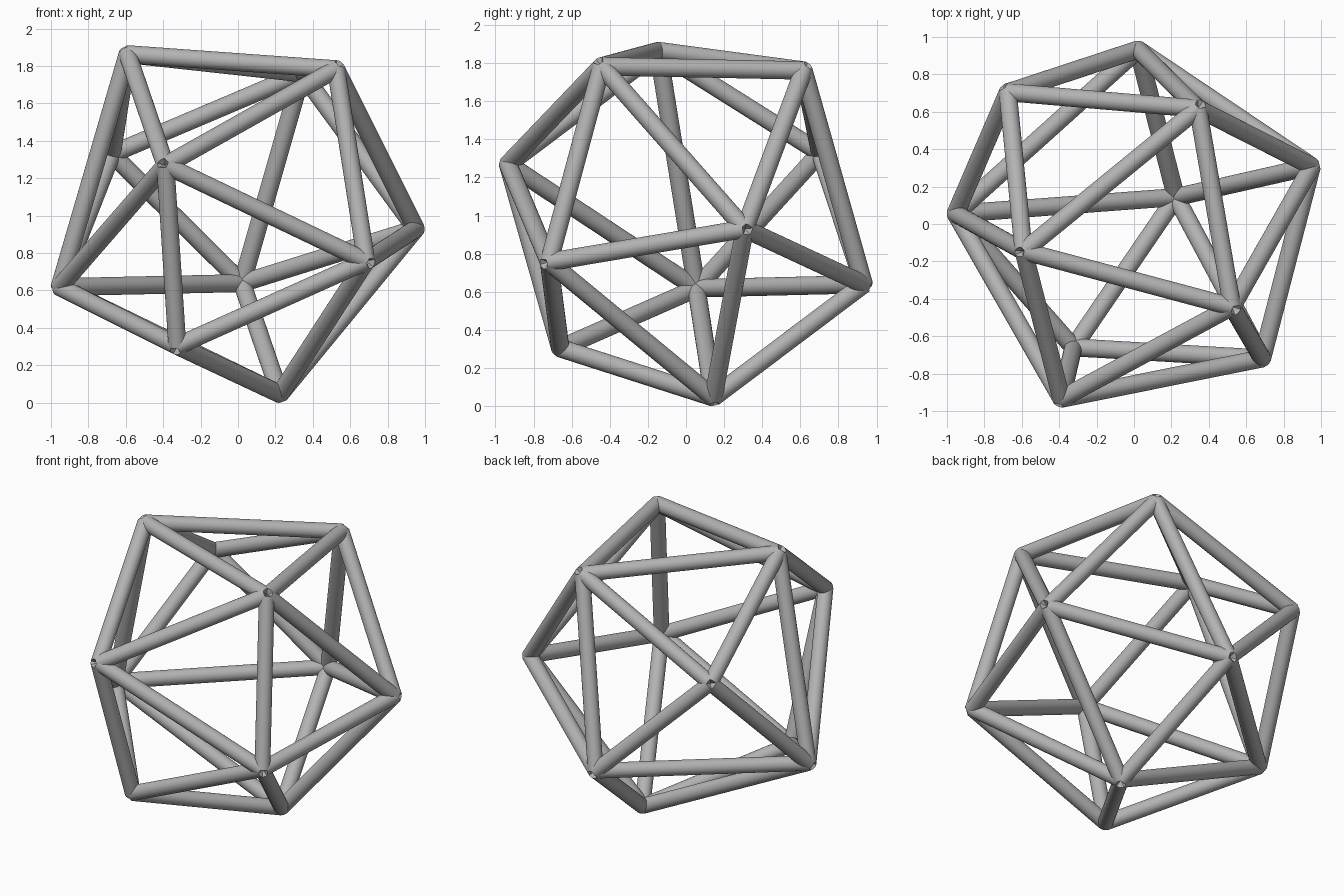
import bpy
import math
from itertools import combinations, product
from mathutils import Vector

cube = bpy.data.objects.get("Cube")
if cube:
    bpy.data.objects.remove(cube, do_unlink=True)

STRUT_RADIUS = 0.048
LONGEST_EDGE = 1.42

# One plain grey for the whole frame
grey = bpy.data.materials.new("plain_grey")
grey.use_nodes = True
colour = (0.45, 0.45, 0.45, 1)
grey.diffuse_color = colour
grey.node_tree.nodes["Principled BSDF"].inputs["Base Color"].default_value = colour

# Tilted frame: the six-way joint and the three symmetry directions
tip = Vector((-0.954, 0.055, 0.618))
axis = Vector((0.914, -0.066, 0.399)).normalized()
side = Vector((-0.201, 0.783, 0.589)).normalized()
cross = axis.cross(side)

# Joints as distance along the axis plus mirrored offsets
joint_rings = [(0, 0, 0), (0.497, 0.871, 0), (0.843, 0.504, 0.871),
               (1.605, 0.853, 0), (1.85, 0, 0.607)]
joints = []
for along, u, v in joint_rings:
    for su, sv in product((1, -1) if u else (1,), (1, -1) if v else (1,)):
        joints.append(tip + axis * along + side * u * su + cross * v * sv)


def add_strut(start, end, number):
    span = end - start
    bpy.ops.mesh.primitive_cylinder_add(
        vertices=32, radius=STRUT_RADIUS, depth=span.length,
        location=(start + end) / 2,
        rotation=span.to_track_quat("Z", "Y").to_euler())
    strut = bpy.context.object
    strut.name = f"strut_{number}"
    strut.data.materials.append(grey)
    bpy.ops.object.shade_smooth_by_angle(angle=math.radians(30))


# A strut between every pair of neighbouring joints
edges = [(a, b) for a, b in combinations(joints, 2) if (a - b).length < LONGEST_EDGE]
for number, (a, b) in enumerate(edges, 1):
    add_strut(a, b, number)
